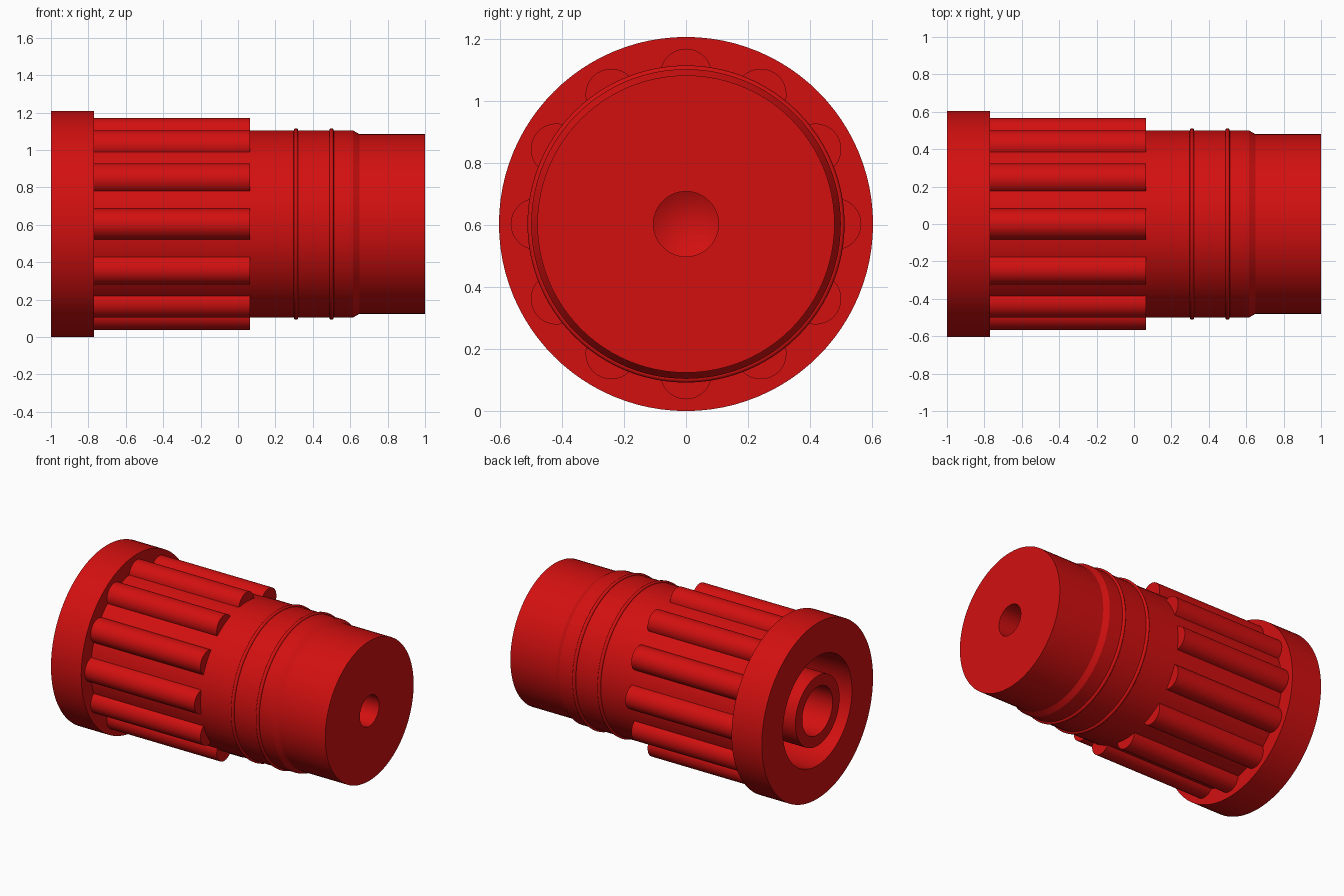
import bpy, bmesh, math
from mathutils import Matrix, Vector

cube = bpy.data.objects.get("Cube")
if cube:
    bpy.data.objects.remove(cube, do_unlink=True)

AXIS_Z = 0.604      # height of the long axis, which runs along x
RIBS = 12

red = bpy.data.materials.new("red")
red.use_nodes = True
colour = (0.65, 0.005, 0.005, 1)
red.diffuse_color = colour
red.node_tree.nodes["Principled BSDF"].inputs["Base Color"].default_value = colour


def finish(name, bm):
    """Turn a bmesh into a named, coloured object with sharp edges kept."""
    bmesh.ops.remove_doubles(bm, verts=bm.verts, dist=1e-5)
    bmesh.ops.recalc_face_normals(bm, faces=bm.faces)
    mesh = bpy.data.meshes.new(name)
    bm.to_mesh(mesh)
    bm.free()
    mesh.materials.append(red)
    obj = bpy.data.objects.new(name, mesh)
    bpy.context.collection.objects.link(obj)
    obj.location.z = AXIS_Z
    bpy.ops.object.select_all(action='DESELECT')
    obj.select_set(True)
    bpy.context.view_layer.objects.active = obj
    bpy.ops.object.shade_smooth_by_angle(angle=math.radians(25))
    return obj


def lathe(name, profile, closed=False, steps=96):
    """Spin (x, radius) points around the x axis."""
    bm = bmesh.new()
    verts = [bm.verts.new((x, 0, r)) for x, r in profile]
    pairs = list(zip(verts, verts[1:]))
    if closed:
        pairs.append((verts[-1], verts[0]))
    edges = [bm.edges.new(p) for p in pairs]
    bmesh.ops.spin(bm, geom=verts + edges, cent=(0, 0, 0), axis=(1, 0, 0),
                   angle=math.tau, steps=steps, use_duplicate=False)
    return finish(name, bm)


# Housing: deep socket, flange, barrel, sloped step, nose and drilled hole
lathe("housing", [
    (-0.5, 0), (-0.5, 0.375), (-1, 0.375), (-1, 0.604), (-0.77, 0.604),
    (-0.77, 0.5), (0.615, 0.5), (0.65, 0.48), (1, 0.48),
    (1, 0.105), (0.6, 0.105), (0.54, 0)])

# Tubular post inside the socket
lathe("inner_post", [
    (-0.49, 0.24), (-1, 0.24), (-1, 0.165), (-0.6, 0.165), (-0.6, 0)])

# Thin raised rings around the barrel
for i, x in enumerate((0.31, 0.5)):
    ring = [(x + 0.012 * math.cos(a), 0.5 + 0.012 * math.sin(a))
            for a in (math.tau * k / 16 for k in range(16))]
    lathe(f"raised_ring_{i + 1}", ring, closed=True)

# Round grip ribs along the barrel
bm = bmesh.new()
start, end = -0.78, 0.065
lay_down = Matrix.Rotation(math.pi / 2, 4, 'Y')
for i in range(RIBS):
    turn = Matrix.Rotation(math.tau * i / RIBS, 4, 'X')
    place = Matrix.Translation(Vector(((start + end) / 2, 0, 0.483)))
    bmesh.ops.create_cone(bm, cap_ends=True, segments=40,
                          radius1=0.083, radius2=0.083, depth=end - start,
                          matrix=turn @ place @ lay_down)
finish("grip_ribs", bm)
